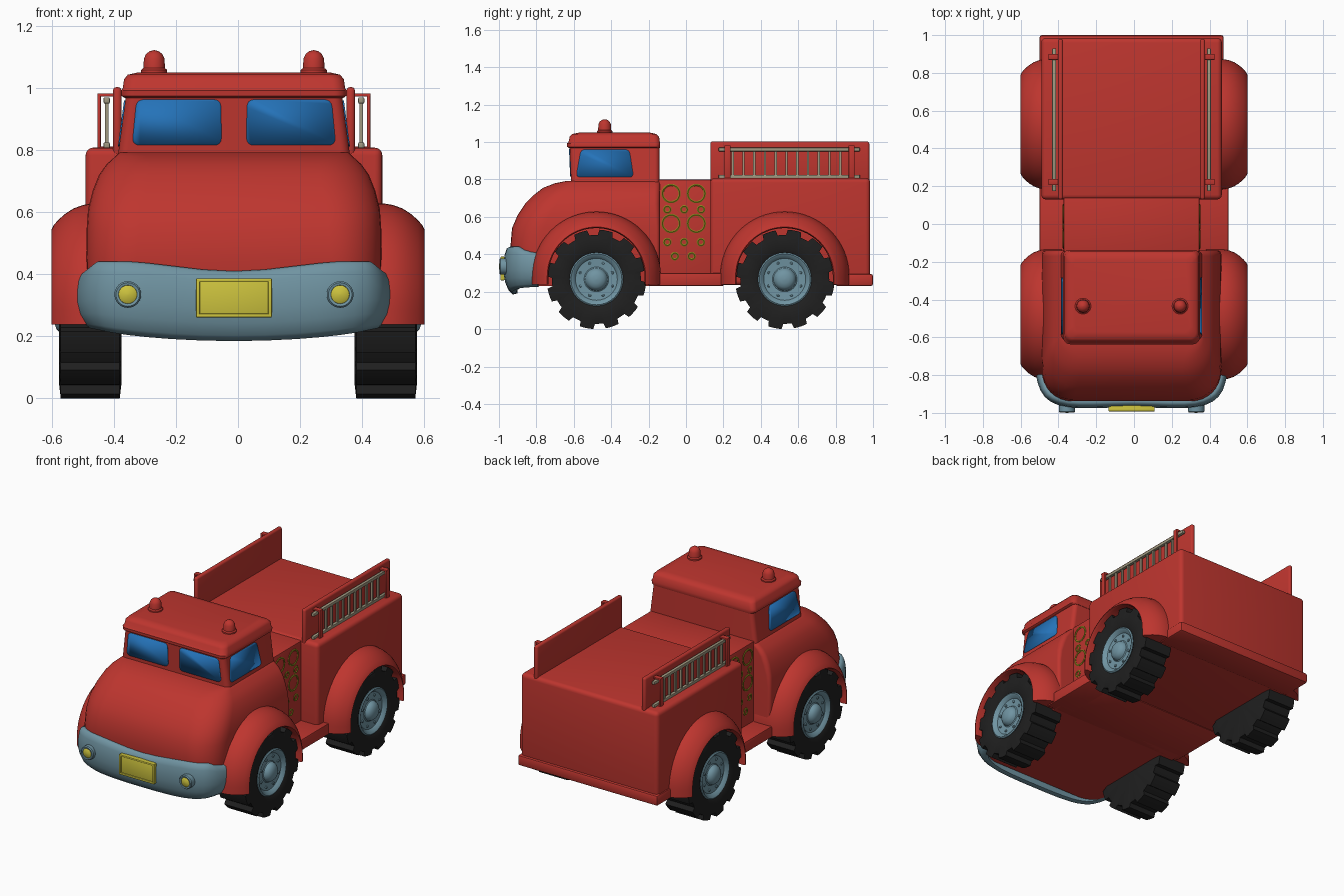
import bpy, bmesh, math
from mathutils import Vector, Matrix

if "Cube" in bpy.data.objects:
    bpy.data.objects.remove(bpy.data.objects["Cube"])

C = -0.013  # the bodywork sits slightly off centre


def colour(name, r, g, b):
    m = bpy.data.materials.new(name)
    m.diffuse_color = (r, g, b, 1)
    m.use_nodes = True
    m.node_tree.nodes["Principled BSDF"].inputs["Base Color"].default_value = m.diffuse_color
    return m


RED = colour("fire red", .515, .036, .028)
GREY = colour("blue grey metal", .162, .296, .361)
BLACK = colour("tyre black", .014, .014, .014)
BLUE = colour("window blue", .018, .171, .485)
YELLOW = colour("lamp yellow", .61, .546, .048)
TAN = colour("ladder tan", .352, .314, .216)
GOLD = colour("gauge gold", .262, .223, .013)


def finish(name, bm, mat, angle=38):
    bmesh.ops.remove_doubles(bm, verts=bm.verts, dist=1e-5)
    bmesh.ops.recalc_face_normals(bm, faces=bm.faces)
    me = bpy.data.meshes.new(name)
    bm.to_mesh(me)
    bm.free()
    me.materials.append(mat)
    ob = bpy.data.objects.new(name, me)
    bpy.context.collection.objects.link(ob)
    bpy.ops.object.select_all(action='DESELECT')
    ob.select_set(True)
    bpy.context.view_layer.objects.active = ob
    bpy.ops.object.shade_smooth_by_angle(angle=math.radians(angle))
    return ob


def skin(name, rings, mat, angle=38):
    """Join closed rings of equal length and cap both ends."""
    bm = bmesh.new()
    vs = [[bm.verts.new(p) for p in ring] for ring in rings]
    n = len(rings[0])
    for a, b in zip(vs, vs[1:]):
        for i in range(n):
            j = (i + 1) % n
            bm.faces.new((a[i], a[j], b[j], b[i]))
    bm.faces.new(vs[0])
    bm.faces.new(vs[-1])
    return finish(name, bm, mat, angle)


def box(name, x0, x1, y0, y1, z0, z1, mat, bevel=.006, seg=2):
    bm = bmesh.new()
    bmesh.ops.create_cube(bm, size=1)
    for v in bm.verts:
        v.co = Vector(((x0 + x1) / 2 + v.co.x * (x1 - x0),
                       (y0 + y1) / 2 + v.co.y * (y1 - y0),
                       (z0 + z1) / 2 + v.co.z * (z1 - z0)))
    if bevel:
        bmesh.ops.bevel(bm, geom=bm.edges[:], offset=bevel, segments=seg,
                        profile=.5, affect='EDGES')
    return finish(name, bm, mat)


def lathe(name, profile, origin, axis, mat, n=32, angle=38):
    """Turn (distance, radius) pairs around an axis through origin."""
    q = Vector((0, 0, 1)).rotation_difference(Vector(axis))
    rings = [[Vector(origin) + q @ Vector((r * math.cos(2 * math.pi * i / n),
              r * math.sin(2 * math.pi * i / n), d)) for i in range(n)]
             for d, r in [(d, max(r, .0005)) for d, r in profile]]
    return skin(name, rings, mat, angle)


def loft(name, levels, mat, angle=50):
    """Stack rounded rectangles: z, half width, front, back, front and back radius."""
    rings = []
    for z, w, f, b, rf, rb in levels:
        ring = []
        for k, (cx, cy, r) in enumerate(((w - rb, b - rb, rb), (-w + rb, b - rb, rb),
                                         (-w + rf, f + rf, rf), (w - rf, f + rf, rf))):
            for i in range(9):
                a = math.pi / 2 * (k + i / 8)
                ring.append((C + cx + r * math.cos(a), cy + r * math.sin(a), z))
        rings.append(ring)
    return skin(name, rings, mat, angle)


# hood and lower cab
loft("hood", [(.23, .46, -.90, -.14, .15, .02), (.34, .472, -.93, -.14, .15, .02),
              (.45, .475, -.938, -.14, .16, .02), (.54, .475, -.93, -.14, .17, .02),
              (.61, .47, -.90, -.14, .17, .025), (.67, .455, -.86, -.14, .17, .03),
              (.72, .435, -.81, -.14, .16, .03), (.755, .41, -.765, -.14, .14, .03),
              (.78, .382, -.70, -.14, .10, .03), (.793, .368, -.635, -.142, .05, .03)], RED)


# cab walls, narrowing upwards
def cab_w(z):
    return .37 - .133 * (z - .81)


def cab_f(z):
    return -.615 - .04 * (z - .8)


loft("cab", [(z, cab_w(z), cab_f(z), -.142, .03, .025) for z in (.70, .985)], RED)
loft("roof", [(.968, .352, -.625, -.14, .03, .03), (.975, .362, -.636, -.138, .04, .03),
              (.992, .363, -.637, -.138, .04, .03), (1.0, .358, -.628, -.14, .04, .03),
              (1.028, .354, -.622, -.144, .04, .03), (1.043, .342, -.608, -.158, .04, .03),
              (1.05, .31, -.575, -.19, .04, .03)], RED)


# windows: thin rounded plates lying on the cab walls
def window(name, corners, place):
    bm = bmesh.new()
    pts = [Vector(c) for c in corners]
    verts = []
    for i, p in enumerate(pts):
        a = p + (pts[i - 1] - p).normalized() * .025
        b = p + (pts[(i + 1) % len(pts)] - p).normalized() * .025
        for k in range(5):
            t = k / 4
            verts.append(bm.verts.new(place(*(a * (1 - t) ** 2 + p * 2 * t * (1 - t) + b * t * t))))
    bm.faces.new(verts)
    ob = finish(name, bm, BLUE)
    mod = ob.modifiers.new("thickness", 'SOLIDIFY')
    mod.thickness, mod.offset = .008, 0


for s, side in ((1, "right"), (-1, "left")):
    window("windscreen_" + side, [(.04, .816), (.328, .816), (.314, .963), (.042, .963)],
           lambda u, z: (C + s * u, cab_f(z), z))
    window("side_window_" + side, [(-.588, .812), (-.28, .812), (-.303, .96), (-.562, .96)],
           lambda u, z: (C + s * cab_w(z), u, z))
    # roof beacons
    lathe("beacon_" + side, [(-.01, .042), (.008, .042), (.014, .035), (.045, .033),
                             (.06, .026), (.069, .014), (.072, 0)],
          (C + s * .257, -.435, 1.05), (0, 0, 1), RED)

# middle pump section, running board, rear bed and rear sill
box("pump_section", C - .36, C + .36, -.2, .2, .23, .80, RED)
box("running_board", -.5, .5, -.2, .2, .23, .30, RED, .008)
box("rear_bed", C - .478, C + .478, .13, .985, .235, .808, RED, .025, 4)
box("rear_sill", C - .487, C + .487, .80, 1.0, .23, .295, RED, .012)

for s, side in ((1, "right"), (-1, "left")):
    def sbox(name, a, b, *rest):
        box(name + "_" + side, *sorted((C + s * a, C + s * b)), *rest)

    # bed walls with ladder and brackets
    sbox("bed_wall", .362, .390, .13, .98, .78, 1.003, RED, .012, 3)
    for z in (.815, .96):
        sbox("ladder_rail", .40, .42, .174, .93, z - .01, z + .01, TAN, .004)
    for i in range(11):
        y = .25 + i * .0575
        sbox("ladder_rung", .404, .416, y - .006, y + .006, .815, .96, TAN, 0)
    for y in (.222, .885):
        sbox("bracket_bar", .428, .44, y - .016, y + .016, .80, .983, RED, .004)
        sbox("bracket_top", .38, .44, y - .016, y + .016, .972, .983, RED, .003)
        sbox("bracket_foot", .38, .44, y - .016, y + .016, .80, .812, RED, .003)

    # gauges on the pump section
    gauges = [(y, z, .046) for y in (-.08, .055) for z in (.725, .565)]
    gauges += [(y, z, .017) for z in (.64, .465) for y in (-.1, -.01, .08)]
    gauges += [(y, .39, .017) for y in (-.06, .03)]
    for y, z, r in gauges:
        t = .006
        lathe("gauge_ring_" + side, [(0, r - t), (.004, r - t), (.007, r), (.004, r + t), (0, r + t)],
              (C + s * .358, y, z), (s, 0, 0), GOLD, 20)

    for end, wy in (("front", -.479), ("rear", .528)):
        # wheel arch: rounded section swept over the wheel
        section = [(.38, .345), (.47, .345), (.50, .34), (.53, .329), (.558, .311), (.58, .291),
                   (.594, .275), (.6, .263), (.585, .257), (.38, .257)]
        path = [(0, -.045)] + [(math.pi * i / 32, 0) for i in range(33)] + [(math.pi, -.045)]
        skin("fender_%s_%s" % (end, side),
             [[(s * x, wy + r * math.cos(a), .283 + r * math.sin(a) + dz) for x, r in section]
              for a, dz in path], RED, 45)

        # tyre with block tread
        lugs = 12
        rings = []
        for x, r in ((.375, .05), (.375, .215), (.381, 0), (.571, 0), (.577, .215),
                     (.577, .16), (.568, .142), (.55, .135)):
            ring = []
            for i in range(lugs):
                for f, gear in ((0, .238), (.2, .238), (.3, .238), (.36, .266),
                                (.52, .266), (.7, .266), (.88, .266), (.94, .238)):
                    a = 2 * math.pi * (i + f) / lugs
                    rr = r or gear
                    ring.append((s * x, wy + rr * math.cos(a), .266 + rr * math.sin(a)))
            rings.append(ring)
        skin("tyre_%s_%s" % (end, side), rings, BLACK, 35)

        # rim, hub and bolts
        lathe("rim_%s_%s" % (end, side),
              [(.53, .143), (.572, .143), (.577, .136), (.572, .126), (.556, .112), (.552, .066),
               (.556, .06), (.572, .055), (.585, .042), (.592, .022), (.594, 0)],
              (0, wy, .266), (s, 0, 0), GREY)
        for i in range(8):
            a = math.pi * (i + .5) / 4
            lathe("wheel_bolt", [(0, .008), (.008, .008), (.011, .004)],
                  (s * .551, wy + .092 * math.cos(a), .266 + .092 * math.sin(a)),
                  (s, 0, 0), GREY, 8)

# front bumper: bulging section swept round the nose
half = [(0, -.97), (.1, -.972), (.2, -.975), (.28, -.975), (.34, -.97), (.39, -.958), (.43, -.94),
        (.46, -.915), (.483, -.88), (.497, -.84), (.506, -.80)]
path = [Vector((-x, y)) for x, y in half[:0:-1]] + [Vector(p) for p in half]
rings = []
for i, p in enumerate(path):
    t = (path[min(i + 1, len(path) - 1)] - path[max(i - 1, 0)]).normalized()
    out = Vector((t.y, -t.x))
    k = min(abs(p.x) / .38, 1)
    top = .41 + .032 * k * k * (3 - 2 * k) - (.035 * max(0, abs(p.x) - .46) / .046)
    low = .185 + .04 * (p.x / .5) ** 2
    ring = []
    for d, h in ((-.05, .98), (-.03, 1), (-.016, .97), (-.006, .85), (0, .65), (0, .45),
                 (-.008, .25), (-.025, .08), (-.045, 0), (-.07, .03)):
        q = p + out * d
        ring.append((C + q.x, q.y, low + (top - low) * h))
    rings.append(ring)
skin("bumper", rings, GREY, 60)

# number plate with raised rim, and headlights
box("plate", C - .122, C + .122, -.985, -.955, .262, .386, YELLOW, .005)
for z in (.267, .381):
    box("plate_rim", C - .122, C + .122, -.992, -.97, z - .006, z + .006, YELLOW, .003)
for x in (-.116, .116):
    box("plate_rim", C + x - .006, C + x + .006, -.992, -.97, .262, .386, YELLOW, .003)
for x in (-.342, .342):
    lathe("headlight_rim", [(-.05, .043), (.022, .043), (.028, .038), (.026, .03), (.01, .028)],
          (C + x, -.97, .335), (0, -1, 0), GREY)
    lathe("headlight_lens", [(0, .03), (.022, .03), (.028, .02), (.03, 0)],
          (C + x, -.97, .335), (0, -1, 0), YELLOW)
